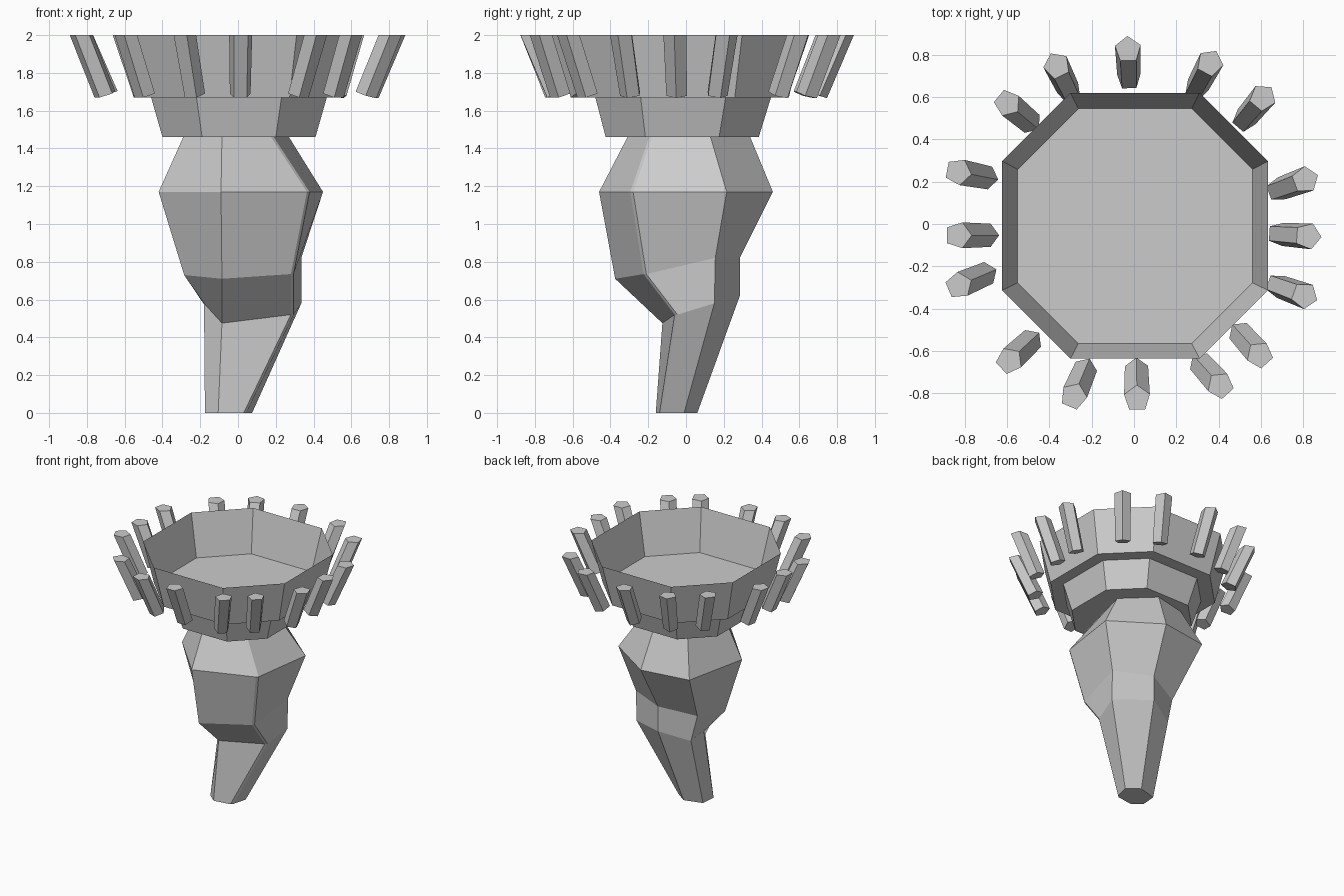
import bpy, bmesh, math
from mathutils import Vector, Matrix

default_cube = bpy.data.objects.get("Cube")
if default_cube:
    bpy.data.objects.remove(default_cube, do_unlink=True)

# One plain stone colour for everything
stone = bpy.data.materials.new("plain_grey")
stone.use_nodes = True
grey = (0.6, 0.6, 0.6, 1.0)
stone.diffuse_color = grey
stone.node_tree.nodes["Principled BSDF"].inputs["Base Color"].default_value = grey


def loft(name, rings, cap_first=True, cap_last=True):
    """Skin a stack of closed rings, listed from bottom to top."""
    bm = bmesh.new()
    loops = [[bm.verts.new(point) for point in ring] for ring in rings]
    for lower, upper in zip(loops, loops[1:]):
        count = len(lower)
        for i in range(count):
            j = (i + 1) % count
            bm.faces.new((lower[i], lower[j], upper[j], upper[i]))
    if cap_first:
        bm.faces.new(list(reversed(loops[0])))
    if cap_last:
        bm.faces.new(loops[-1])
    mesh = bpy.data.meshes.new(name)
    bm.to_mesh(mesh)
    bm.free()
    mesh.materials.append(stone)
    obj = bpy.data.objects.new(name, mesh)
    bpy.context.scene.collection.objects.link(obj)
    return obj


def octagon(reach, half_side, height, shift_y):
    """Octagon with four straight sides and four corner cuts."""
    corners = []
    for quarter in range(4):
        turn = Matrix.Rotation(quarter * math.pi / 2, 3, 'Z')
        for side in (-half_side, half_side):
            corner = turn @ Vector((reach, side, height))
            corners.append(corner + Vector((0.005, shift_y, 0)))
    return corners


def flat_ring(height, points):
    return [(x, y, height) for x, y in points]


def with_chamfer(ring):
    """Split the front corner into a narrow chamfer."""
    points = [Vector(p) for p in ring]
    points.insert(3, points[2] + Vector((0.014, 0.015, 0.004)))
    points[3].z = points[2].z
    return points


# Faceted stem: foot, waist, belly, shoulder and neck rings
foot = flat_ring(0, [(-.175, -.1), (-.105, -.16), (.03, -.14),
                     (.075, -.01), (-.02, .06), (-.165, .02)])
waist = [(-.18, .03, .58), (-.085, -.125, .475), (.28, -.06, .52),
         (.335, .15, .58), (.05, .285, .62), (-.17, .18, .56)]
belly = [(-.285, -.09, .73), (-.085, -.375, .71), (.28, -.225, .735),
         (.335, .155, .82), (.05, .285, .82), (-.22, .17, .77)]
shoulder = flat_ring(1.17, [(-.42, -.11), (-.09, -.46), (.365, -.295),
                            (.45, .215), (.08, .46), (-.31, .4)])
neck = flat_ring(1.46, [(-.29, -.09), (-.085, -.31), (.175, -.195),
                        (.27, .13), (.05, .34), (-.21, .28)])
loft("stem", [with_chamfer(r) for r in (foot, waist, belly, shoulder, neck)])

# Collar and open bowl
loft("collar", [octagon(.405, .195, 1.46, -.02), octagon(.465, .225, 1.67, -.015)])
loft("bowl", [octagon(.555, .268, 1.67, -.01), octagon(.628, .305, 2, -.008)],
     cap_last=False)

# Leaning five-sided prongs around the bowl: bearing, distance, twist off radial
prongs = [(92, .757, 0), (65, .774, -3), (44, .785, 6), (14, .768, 6),
          (-4, .756, 0), (-23, .806, 3), (-46, .79, -2), (-63, .8, 15),
          (-89, .757, 0), (-109, .795, -4), (-132, .807, -5), (-161, .81, 4),
          (-176, .765, -4), (163, .8, 6), (136, .76, 4), (116, .765, 0)]
LEAN, SIZE = 0.068, 0.064
for index, (bearing, distance, twist) in enumerate(prongs):
    position = Matrix.Rotation(math.radians(bearing), 3, 'Z') @ Vector((distance, 0, 0))
    heading = Matrix.Rotation(math.radians(bearing + twist), 3, 'Z')
    # Prongs on one side turn a corner outward, the others a flat
    start = 0 if -30 < bearing < 120 else math.pi
    bottom, top = [], []
    for k in range(5):
        angle = start + k * math.tau / 5
        out, across = SIZE * math.cos(angle), SIZE * math.sin(angle)
        bottom.append(position + heading @ Vector((out * .9 - LEAN, across * .9, 1.685 - out * .3)))
        top.append(position + heading @ Vector((out + LEAN, across, 2)))
    loft(f"prong_{index + 1}", [bottom, top])
